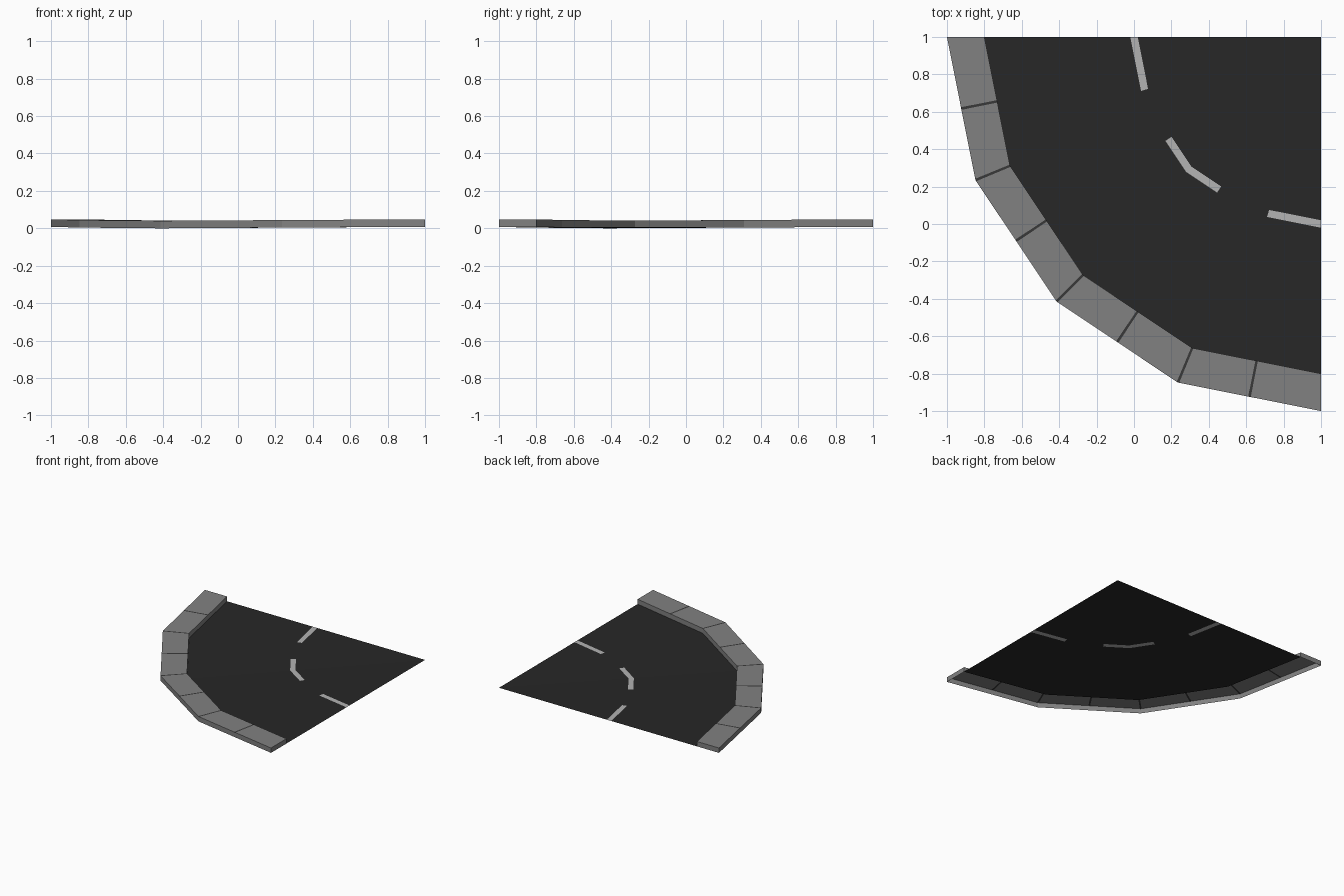
import bpy, bmesh, math

if "Cube" in bpy.data.objects:
    bpy.data.objects.remove(bpy.data.objects["Cube"])

SAG = 0.008      # slight dip of the tile towards the middle of the bend
TOP = 0.04       # kerb height
INNER, OUTER = 1.8, 2.0


def material(name, v):
    m = bpy.data.materials.new(name)
    m.diffuse_color = (v, v, v, 1)
    m.use_nodes = True
    m.node_tree.nodes["Principled BSDF"].inputs["Base Color"].default_value = m.diffuse_color
    return m


def point(r, s, h=0.0):
    """Point at radius r, s segments (0..4) along the four-sided bend about (1, 1)."""
    i = min(int(s), 3)
    t = s - i
    a, b = math.radians(22.5 * i), math.radians(22.5 * (i + 1))
    x = (1 - t) * math.cos(a) + t * math.cos(b)
    y = (1 - t) * math.sin(a) + t * math.sin(b)
    z = SAG * (1 - r / 2 * (1 - abs(s - 2) / 2))
    return (1 - r * x, 1 - r * y, z + h)


def build(name, quads, mat):
    bm = bmesh.new()
    for q in quads:
        bm.faces.new([bm.verts.new(p) for p in q])
    bmesh.ops.remove_doubles(bm, verts=bm.verts, dist=1e-5)
    bmesh.ops.recalc_face_normals(bm, faces=bm.faces)
    if name in ("road", "lane_dashes", "kerb_joints"):
        for f in bm.faces:
            if f.normal.z < 0:
                f.normal_flip()
    me = bpy.data.meshes.new(name)
    bm.to_mesh(me)
    bm.free()
    me.materials.append(mat)
    ob = bpy.data.objects.new(name, me)
    bpy.context.collection.objects.link(ob)


def strip(r0, h0, r1, h1, s0, s1):
    return [point(r0, s0, h0), point(r0, s1, h0), point(r1, s1, h1), point(r1, s0, h1)]


# road surface, with the lane dashes let into it
road, dashes = [], []
for i in range(4):
    road.append([point(0, 0), point(0.98, i), point(0.98, i + 1)])
    road.append(strip(1.02, 0, INNER, 0, i, i + 1))
cuts = [0, 0.74, 1, 1.5, 2, 2.5, 3, 3.26, 4]
painted = {0, 3, 4, 7}
for k in range(8):
    band = strip(0.98, 0, 1.02, 0, cuts[k], cuts[k + 1])
    (dashes if k in painted else road).append(band)
build("road", road, material("asphalt", 0.02))
build("lane_dashes", dashes, material("paint", 0.45))

# kerb: open underneath, with dark joints between the stones
kerb, joints = [], []
G = 0.009
for k in range(8):
    s0, s1 = k / 2, k / 2 + 0.5
    a = s0 + (G if k else 0)
    b = s1 - (G if k < 7 else 0)
    kerb.append(strip(INNER, TOP, OUTER, TOP, a, b))
    kerb.append(strip(INNER, 0, INNER, TOP, s0, s1))
    kerb.append(strip(OUTER, 0, OUTER, TOP, s0, s1))
    if k:
        joints.append(strip(INNER, TOP, OUTER, TOP, s0 - G, s0))
        joints.append(strip(INNER, TOP, OUTER, TOP, s0, s0 + G))
for s in (0, 4):
    kerb.append([point(INNER, s), point(OUTER, s), point(OUTER, s, TOP), point(INNER, s, TOP)])
build("kerb", kerb, material("concrete", 0.22))
build("kerb_joints", joints, material("joint", 0.04))
